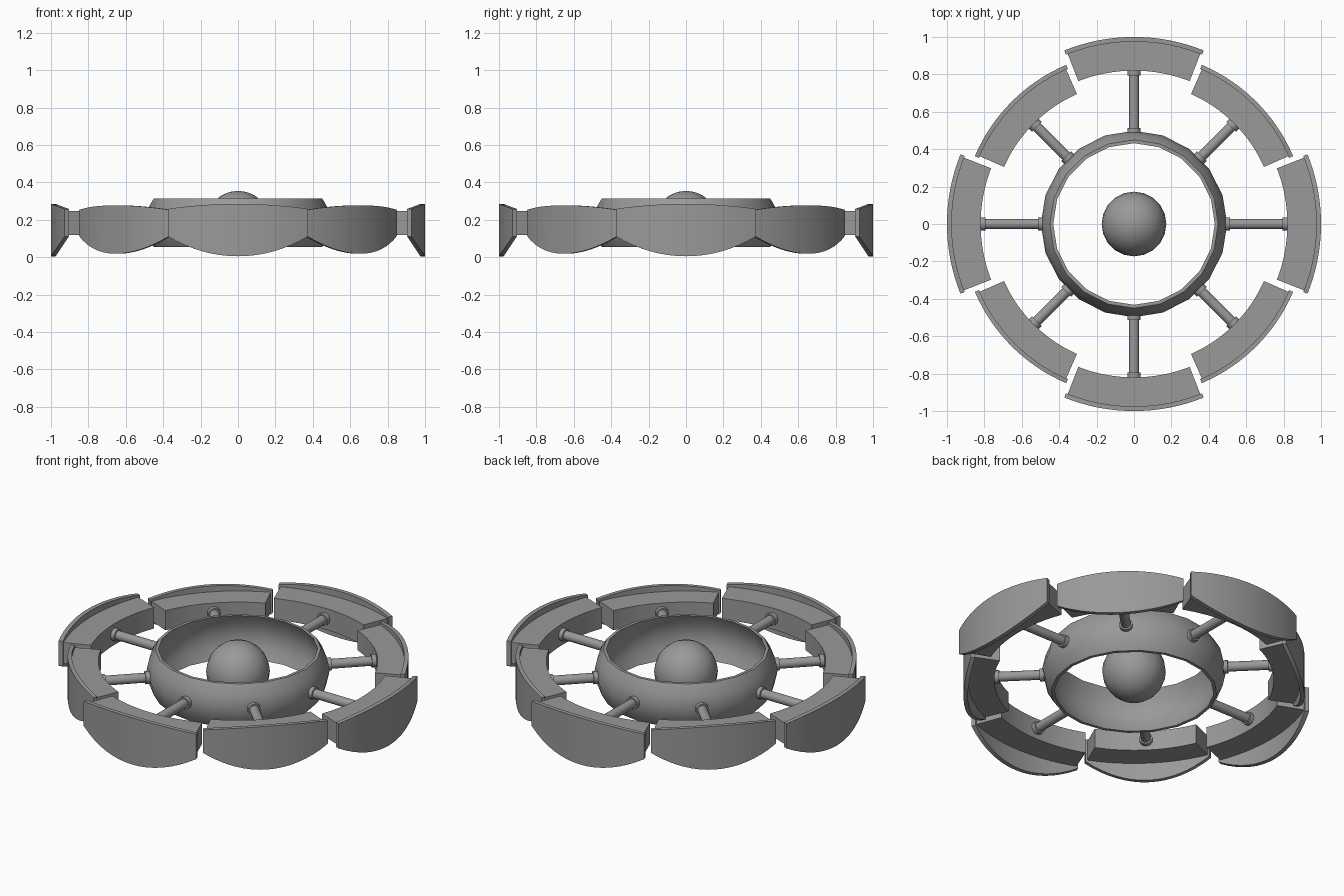
import bpy, bmesh
from math import cos, sin, pi, radians
from mathutils import Matrix

if "Cube" in bpy.data.objects:
    bpy.data.objects.remove(bpy.data.objects["Cube"])

MID = 0.185  # height of the hub axis plane

grey = bpy.data.materials.new("mid grey")
grey.use_nodes = True
GREY = (0.32, 0.32, 0.32, 1)
grey.diffuse_color = GREY
grey.node_tree.nodes["Principled BSDF"].inputs["Base Color"].default_value = GREY


def finish(bm, name, angle=35):
    bmesh.ops.recalc_face_normals(bm, faces=bm.faces)
    mesh = bpy.data.meshes.new(name)
    bm.to_mesh(mesh)
    bm.free()
    obj = bpy.data.objects.new(name, mesh)
    bpy.context.collection.objects.link(obj)
    mesh.materials.append(grey)
    bpy.ops.object.select_all(action='DESELECT')
    obj.select_set(True)
    bpy.context.view_layer.objects.active = obj
    bpy.ops.object.shade_smooth_by_angle(angle=radians(angle))
    return obj


def loft(bm, rings, closed=False):
    """Skin matching closed sections, capping the ends of an open run."""
    loops = [[bm.verts.new(p) for p in ring] for ring in rings]
    n = len(loops[0])
    pairs = list(zip(loops, loops[1:]))
    if closed:
        pairs.append((loops[-1], loops[0]))
    else:
        bm.faces.new(loops[0])
        bm.faces.new(loops[-1])
    for a, b in pairs:
        for i in range(n):
            j = (i + 1) % n
            bm.faces.new((a[i], a[j], b[j], b[i]))


def arc_block(bm, r_in, r_out, half_angle, low, high, steps=16):
    """Curved bar around +x; low and high give z for t in -1..1."""
    rings = []
    for k in range(steps + 1):
        t = 2 * k / steps - 1
        a = radians(half_angle) * t
        section = ((r_in, low(t)), (r_out, low(t)), (r_out, high(t)), (r_in, high(t)))
        rings.append([(r * cos(a), r * sin(a), z) for r, z in section])
    loft(bm, rings)


def spoke(bm, start, end):
    """Rod along +x with a collar at each end."""
    collar = 0.025
    for a, b, radius in ((start, end, 0.027),
                         (start, start + collar, 0.036),
                         (end - collar, end + 0.005, 0.036)):
        place = Matrix.Translation(((a + b) / 2, 0, 0)) @ Matrix.Rotation(pi / 2, 4, 'Y')
        bmesh.ops.create_cone(bm, cap_ends=True, segments=16, radius1=radius,
                              radius2=radius, depth=b - a, matrix=place)


# Eight rim segments and spokes, the diagonal ones slightly smaller
for i in range(8):
    size = 0.925 if i % 2 else 1.0
    turn = Matrix.Translation((0, 0, MID)) @ Matrix.Rotation(i * pi / 4, 4, 'Z')

    bm = bmesh.new()
    arc_block(bm, 0.975, 1.0, 21.9,
              lambda t: -0.18 + 0.105 * t * t, lambda t: 0.1 - 0.027 * t * t)
    bm.transform(turn @ Matrix.Scale(size, 4))
    finish(bm, f"rim_plate_{i + 1}")

    bm = bmesh.new()
    arc_block(bm, 0.82, 0.978, 21.3, lambda t: -0.065, lambda t: 0.062)
    bm.transform(turn @ Matrix.Scale(size, 4))
    finish(bm, f"rim_block_{i + 1}")

    bm = bmesh.new()
    spoke(bm, 0.488, 0.82 * size)
    bm.transform(turn)
    finish(bm, f"spoke_{i + 1}")

# Barrel shaped hub ring
profile = [(0.45, -0.13), (0.482, -0.075), (0.498, 0), (0.482, 0.075), (0.45, 0.13),
           (0.432, 0.13), (0.462, 0.07), (0.475, 0), (0.462, -0.07), (0.432, -0.13)]
SIDES = 20
bm = bmesh.new()
loft(bm, [[(r * cos(2 * pi * k / SIDES), r * sin(2 * pi * k / SIDES), z + MID)
           for r, z in profile] for k in range(SIDES)], closed=True)
finish(bm, "hub_ring", 40)

# Central ball
bm = bmesh.new()
bmesh.ops.create_uvsphere(bm, u_segments=20, v_segments=12, radius=0.173,
                          matrix=Matrix.Translation((0, 0, MID - 0.003)))
finish(bm, "core_ball", 60)
